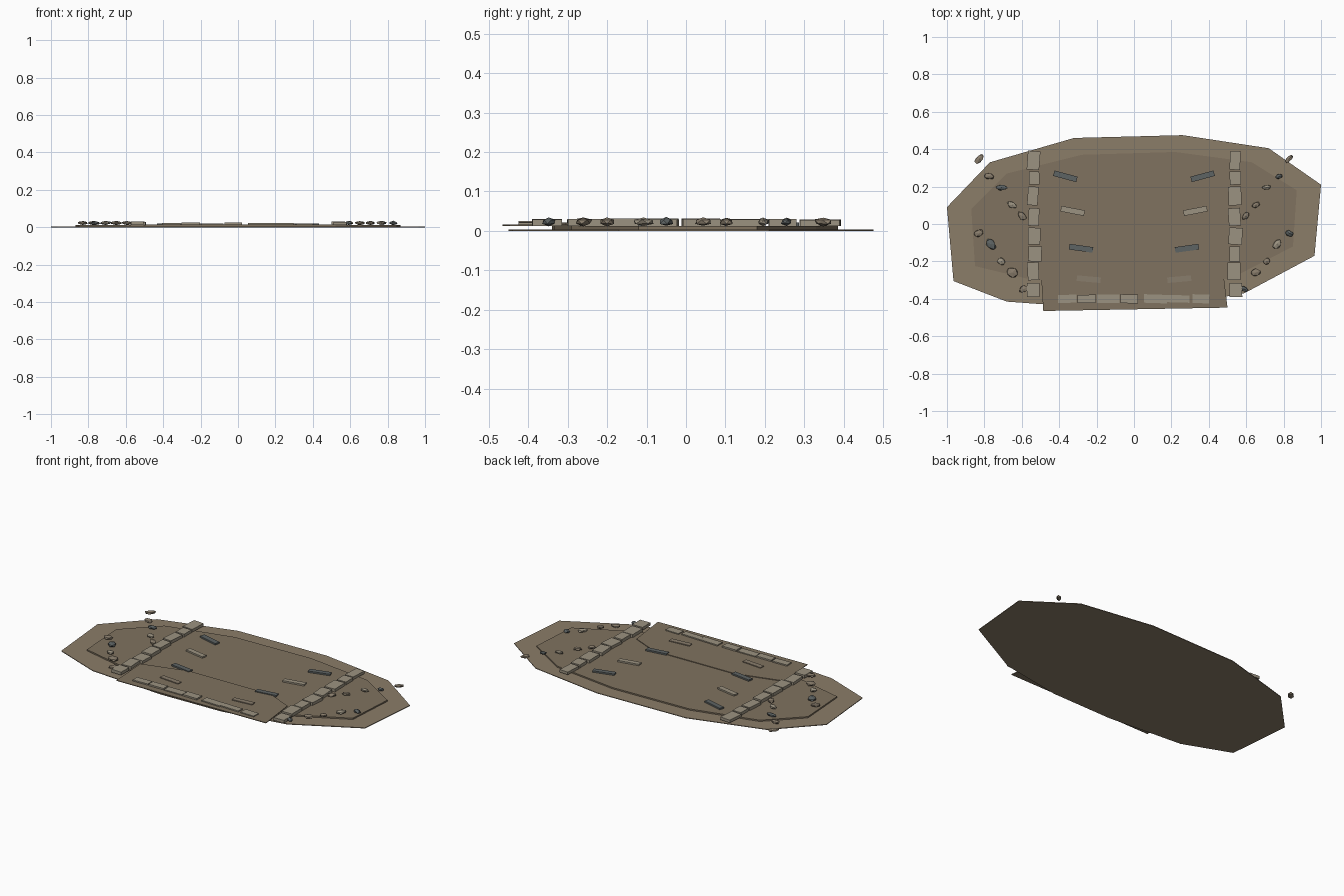
import bpy, bmesh, math, random
from mathutils import Matrix, Vector

if "Cube" in bpy.data.objects:
    bpy.data.objects.remove(bpy.data.objects["Cube"])

random.seed(7)


def mat(name, c):
    m = bpy.data.materials.new(name)
    m.diffuse_color = (*c, 1)
    m.use_nodes = True
    m.node_tree.nodes["Principled BSDF"].inputs["Base Color"].default_value = m.diffuse_color
    return m


DIRT = mat("dry_dirt", (0.26, 0.205, 0.14))
PACKED = mat("packed_dirt", (0.215, 0.17, 0.115))
STONE = mat("pale_stone", (0.33, 0.29, 0.22))
DARK = mat("dark_stone", (0.11, 0.125, 0.125))
WARM = mat("warm_stone", (0.25, 0.205, 0.15))


def finish(name, bm, material):
    bmesh.ops.recalc_face_normals(bm, faces=bm.faces)
    me = bpy.data.meshes.new(name)
    bm.to_mesh(me)
    bm.free()
    me.materials.append(material)
    ob = bpy.data.objects.new(name, me)
    bpy.context.collection.objects.link(ob)
    return ob


def slab(name, outline, z0, z1, material):
    bm = bmesh.new()
    face = bm.faces.new([bm.verts.new((x, y, z0)) for x, y in outline])
    ext = bmesh.ops.extrude_face_region(bm, geom=[face])
    verts = [g for g in ext["geom"] if isinstance(g, bmesh.types.BMVert)]
    bmesh.ops.translate(bm, verts=verts, vec=(0, 0, z1 - z0))
    return finish(name, bm, material)


def box(name, x, y, z0, z1, w, d, angle, material):
    bm = bmesh.new()
    m = (Matrix.Translation((x, y, (z0 + z1) / 2))
         @ Matrix.Rotation(math.radians(angle), 4, 'Z')
         @ Matrix.Diagonal((w, d, z1 - z0, 1)))
    bmesh.ops.create_cube(bm, size=1, matrix=m)
    return finish(name, bm, material)


def rock(name, x, y, rx, ry, angle, material):
    bm = bmesh.new()
    bmesh.ops.create_icosphere(bm, subdivisions=1, radius=1)
    for v in bm.verts:
        v.co *= random.uniform(0.85, 1.12)
    bm.transform(Matrix.Translation((x, y, 0.023))
                 @ Matrix.Rotation(math.radians(angle), 4, 'Z')
                 @ Matrix.Diagonal((rx, ry, 0.011, 1)))
    return finish(name, bm, material)


# Layered ground patches
slab("ground_patch", [(-1, .09), (-.77, .33), (-.32, .46), (.26, .475), (.72, .405),
                      (1, .21), (.965, -.17), (.59, -.37), (.2, -.44), (-.2, -.45),
                      (-.68, -.415), (-.965, -.305)], 0, 0.004, DIRT)
slab("worn_yard", [(-.87, .08), (-.68, .27), (-.28, .37), (.22, .385), (.63, .33),
                   (.87, .18), (.85, -.12), (.52, -.29), (.18, -.335), (-.18, -.34),
                   (-.58, -.29), (-.85, -.225)], 0.004, 0.012, PACKED)
slab("entry_path", [(-.485, -.465), (.5, -.447), (.47, -.2), (.31, -.13), (-.23, -.14),
                    (-.5, -.215)], 0.012, 0.016, PACKED)

# Curb stones along both sides
spans = [(.39, .29), (.28, .21), (.20, .10), (.085, -.01),
         (-.02, -.11), (-.12, -.20), (-.205, -.30), (-.315, -.39)]
for side, x0 in (("left", -.535), ("right", .54)):
    for i, (a, b) in enumerate(spans):
        box(f"{side}_curb_stone_{i}", x0 + random.uniform(-.006, .006), (a + b) / 2,
            0.012, random.uniform(.028, .032), random.uniform(.055, .073), a - b,
            random.uniform(-5, 5), STONE)

# Threshold stones at the front
edges = [(-.41, -.305), (-.305, -.2), (-.2, -.075), (-.075, .025),
         (.05, .18), (.17, .3), (.31, .405)]
for i, (a, b) in enumerate(edges):
    box(f"threshold_stone_{i}", (a + b) / 2, -.4, 0.014, random.uniform(.021, .025),
        b - a - .006, random.uniform(.037, .05), random.uniform(-2, 2), STONE)

# Paired track markers, converging toward the front
tracks = [(.367, .255, 15, DARK), (.328, .07, 11, STONE),
          (.283, -.13, 8, DARK), (.242, -.295, 5, WARM)]
for i, (x, y, a, m) in enumerate(tracks):
    for side, s in (("left", -1), ("right", 1)):
        box(f"{side}_track_marker_{i}", s * x, y, 0.012, 0.021, .128, .03, s * a, m)

# Scattered rocks
rocks = [(.828, .348, .036, .018, 48), (.775, .255, .028, .018, 10),
         (.708, .195, .034, .017, 5), (.652, .102, .03, .018, 25),
         (.597, .043, .03, .019, 50), (.83, -.05, .03, .02, -20),
         (.765, -.108, .038, .024, 55), (.71, -.2, .026, .021, 30),
         (.65, -.26, .035, .027, 20), (.59, -.348, .027, .019, -35)]
kinds = [WARM, WARM, DARK, STONE]
for i, (x, y, rx, ry, a) in enumerate(rocks):
    for side, s in (("left", -1), ("right", 1)):
        # the far-back pair leans the same way on both sides
        ang = a if i == 0 else s * a
        k = 0.85 if s > 0 else 1
        rock(f"{side}_rock_{i}", s * x, y, rx * k, ry * k, ang,
             kinds[(i + (s > 0)) % 4])
